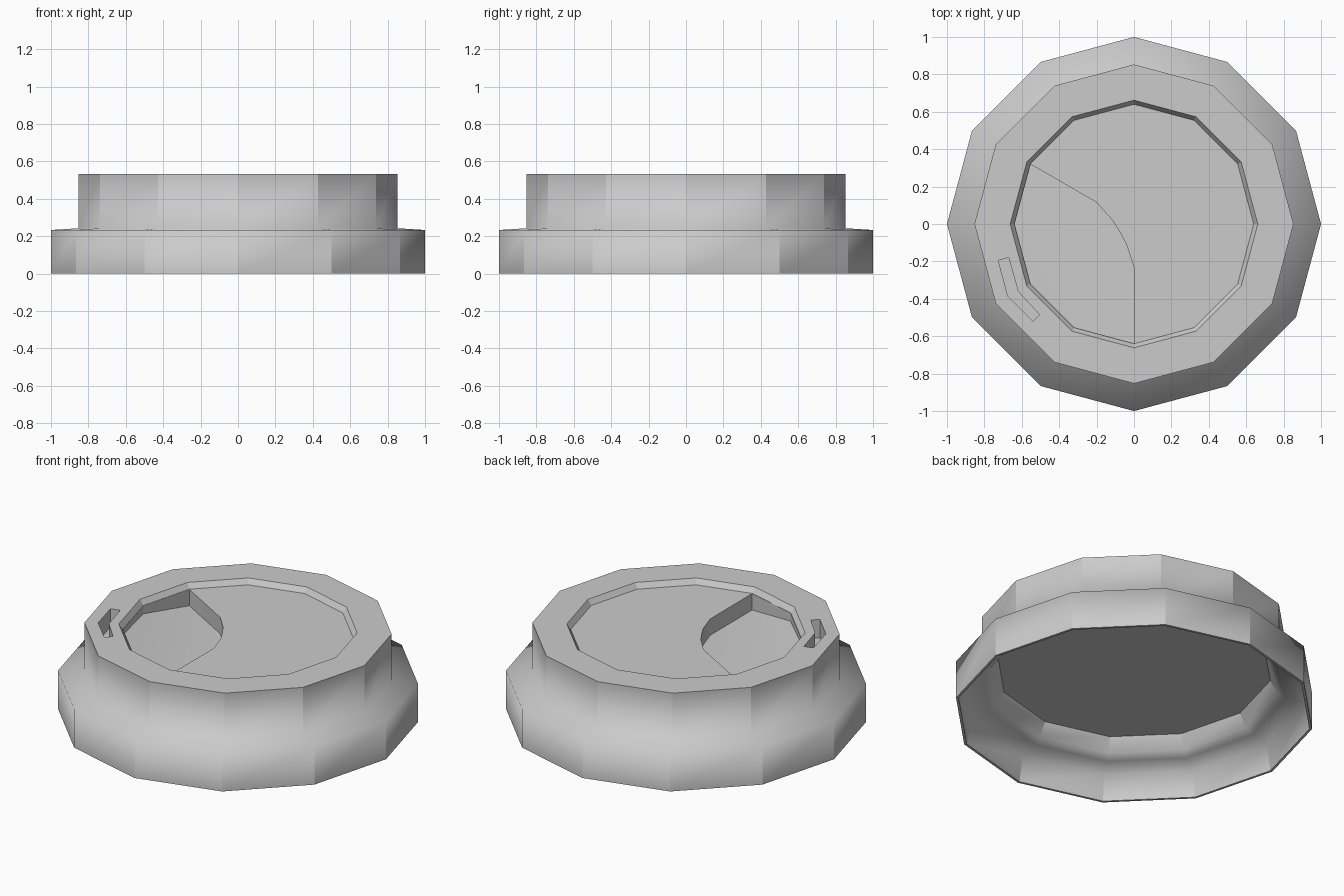
import bpy, bmesh, math

if "Cube" in bpy.data.objects:
    bpy.data.objects.remove(bpy.data.objects["Cube"])

SIDES = 12


def polar(r, deg):
    a = math.radians(deg)
    return (r * math.cos(a), r * math.sin(a))


def finish(name, bm):
    bmesh.ops.recalc_face_normals(bm, faces=bm.faces)
    mesh = bpy.data.meshes.new(name)
    bm.to_mesh(mesh)
    bm.free()
    ob = bpy.data.objects.new(name, mesh)
    bpy.context.collection.objects.link(ob)
    return ob


def lathe(name, profile):
    """Turn an (r, z) profile into a closed solid with flat end caps."""
    bm = bmesh.new()
    rings = [[bm.verts.new((*polar(r, 360 * i / SIDES), z)) for i in range(SIDES)]
             for r, z in profile]
    for a, b in zip(rings, rings[1:]):
        for i in range(SIDES):
            j = (i + 1) % SIDES
            bm.faces.new((a[i], a[j], b[j], b[i]))
    bm.faces.new(rings[0])
    bm.faces.new(rings[-1])
    return finish(name, bm)


def prism(name, outline, top, floor, floor_parts):
    """Cutter with vertical walls; floor(x, y) gives the bottom height."""
    bm = bmesh.new()
    low = [bm.verts.new((x, y, floor(x, y))) for x, y in outline]
    high = [bm.verts.new((x, y, top)) for x, y in outline]
    n = len(outline)
    for i in range(n):
        j = (i + 1) % n
        bm.faces.new((low[i], low[j], high[j], high[i]))
    bm.faces.new(high)
    for part in floor_parts:
        bm.faces.new([low[i] for i in part])
    ob = finish(name, bm)
    ob.hide_render = True
    return ob


def carve(target, cutter):
    mod = target.modifiers.new("carve", 'BOOLEAN')
    mod.operation = 'DIFFERENCE'
    mod.solver = 'EXACT'
    mod.object = cutter
    bpy.context.view_layer.objects.active = target
    bpy.ops.object.modifier_apply(modifier=mod.name)
    bpy.data.objects.remove(cutter)


# Lid shell: hollow underside, skirt, ledge, raised rim and shallow top recess
lid = lathe("cup_lid", [
    (0.765, 0.286), (0.81, 0.208), (0.85, 0.178), (0.96, 0.157), (0.985, 0),
    (1, 0), (1, 0.233), (0.853, 0.242), (0.853, 0.532), (0.662, 0.532),
    (0.64, 0.50)])

# Fan-shaped well, its floor rising toward the drinking slot at 210 degrees
R, DRINK = 0.638, 210
ax, ay = polar(1, DRINK)
well = [polar(R, a) for a in range(150, 271, 30)]
well += [polar(r, a) for r, a in
         ((0.233, 270), (0.117, 250), (0.087, 210), (0.117, 170), (0.233, 150))]
carve(lid, prism("well_cutter", well, 0.7,
                 lambda x, y: 0.40 + 0.214 * max(0, x * ax + y * ay - R / 2),
                 [range(5), (0, 4, 5, 6, 7, 8, 9)]))

# Bent drinking slot in the rim
slot = [(-0.725, -0.195), (-0.67, -0.18), (-0.62, -0.36),
        (-0.505, -0.485), (-0.54, -0.52), (-0.675, -0.385)]
carve(lid, prism("slot_cutter", slot, 0.7, lambda x, y: 0.42, [range(6)]))


def soft(edge):
    """Ledge and inner shoulder rings blend; upright facet edges stay crisp."""
    a, b = (v.co for v in edge.verts)
    ring = abs(a.z - b.z) < 0.001 and abs(a.x * b.y - a.y * b.x) > 0.01
    r = max(a.xy.length, b.xy.length)
    return ring and 0.15 < a.z < 0.25 and r > 0.78


bm = bmesh.new()
bm.from_mesh(lid.data)
for f in bm.faces:
    f.smooth = True
for e in bm.edges:
    e.smooth = soft(e) or e.calc_face_angle(3) < math.radians(20)
bm.to_mesh(lid.data)
bm.free()
